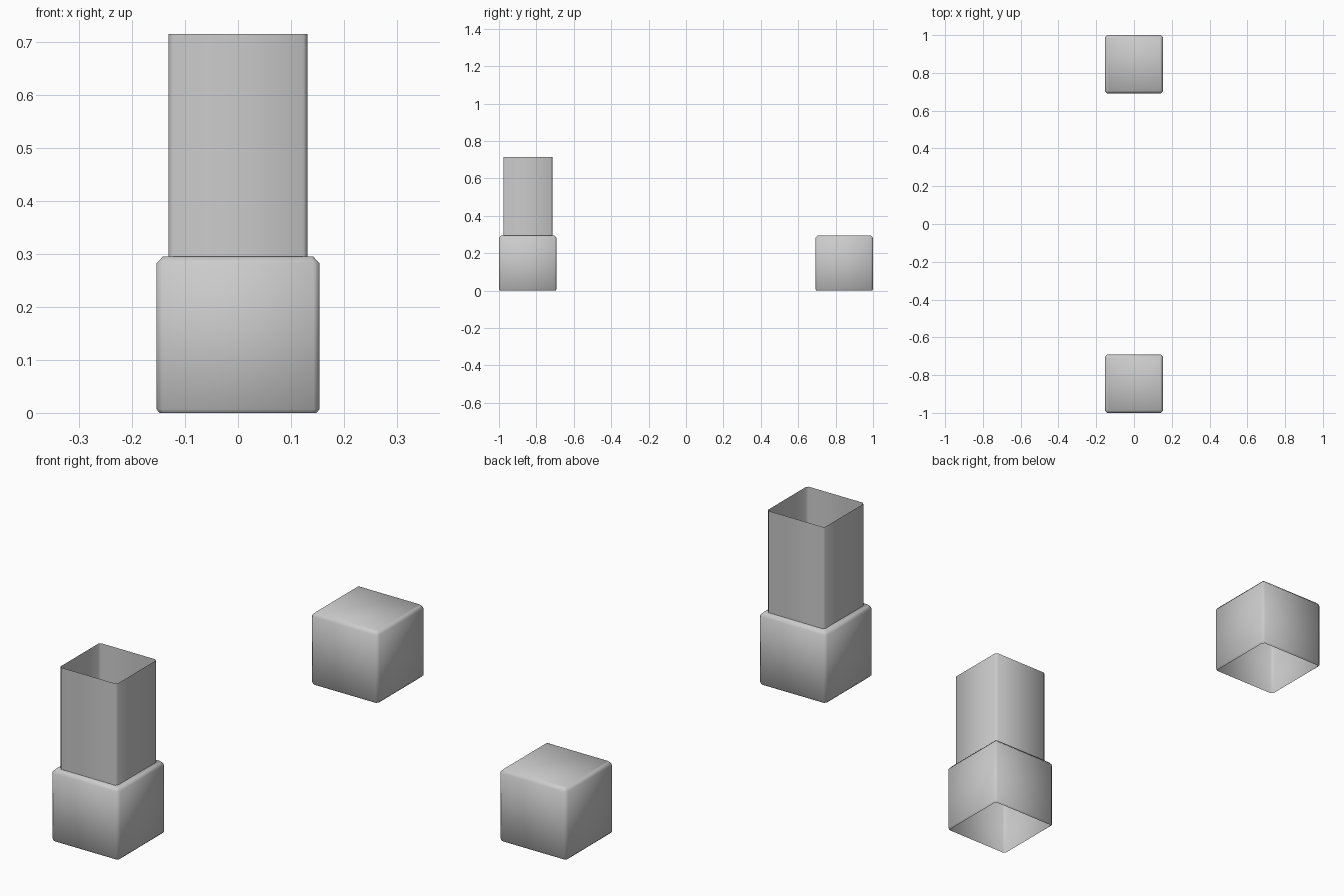
import bpy, bmesh

if "Cube" in bpy.data.objects:
    bpy.data.objects.remove(bpy.data.objects["Cube"])


def chamfered_ring(bm, half, cut, y, z):
    # square outline with cut corners
    a, b = half, half - cut
    pts = [(b, -a), (a, -b), (a, b), (b, a), (-b, a), (-a, b), (-a, -b), (-b, -a)]
    return [bm.verts.new((px, y + py, z)) for px, py in pts]


def stacked_shell(name, y, rings, cap_top):
    # walls through the (half width, corner cut, height) rings, open at the bottom
    bm = bmesh.new()
    loops = [chamfered_ring(bm, h, c, y, z) for h, c, z in rings]
    for lo, hi in zip(loops, loops[1:]):
        for i in range(8):
            j = (i + 1) % 8
            bm.faces.new((lo[i], lo[j], hi[j], hi[i]))
    if cap_top:
        bm.faces.new(loops[-1])
    for f in bm.faces:
        f.smooth = True
    mesh = bpy.data.meshes.new(name)
    bm.to_mesh(mesh)
    bm.free()
    obj = bpy.data.objects.new(name, mesh)
    bpy.context.collection.objects.link(obj)
    return obj


# two bevelled foot blocks with hollow undersides
block = [(0.148, 0.008, 0.0), (0.154, 0.011, 0.007),
         (0.154, 0.011, 0.282), (0.142, 0.004, 0.295)]
for label, side in (("front", -1), ("back", 1)):
    stacked_shell(label + "_block", side * 0.846, block, True)

# thin open square tube standing on the front block
tube = [(0.131, 0.008, 0.295), (0.131, 0.008, 0.715)]
stacked_shell("square_tube", -0.846, tube, False)
